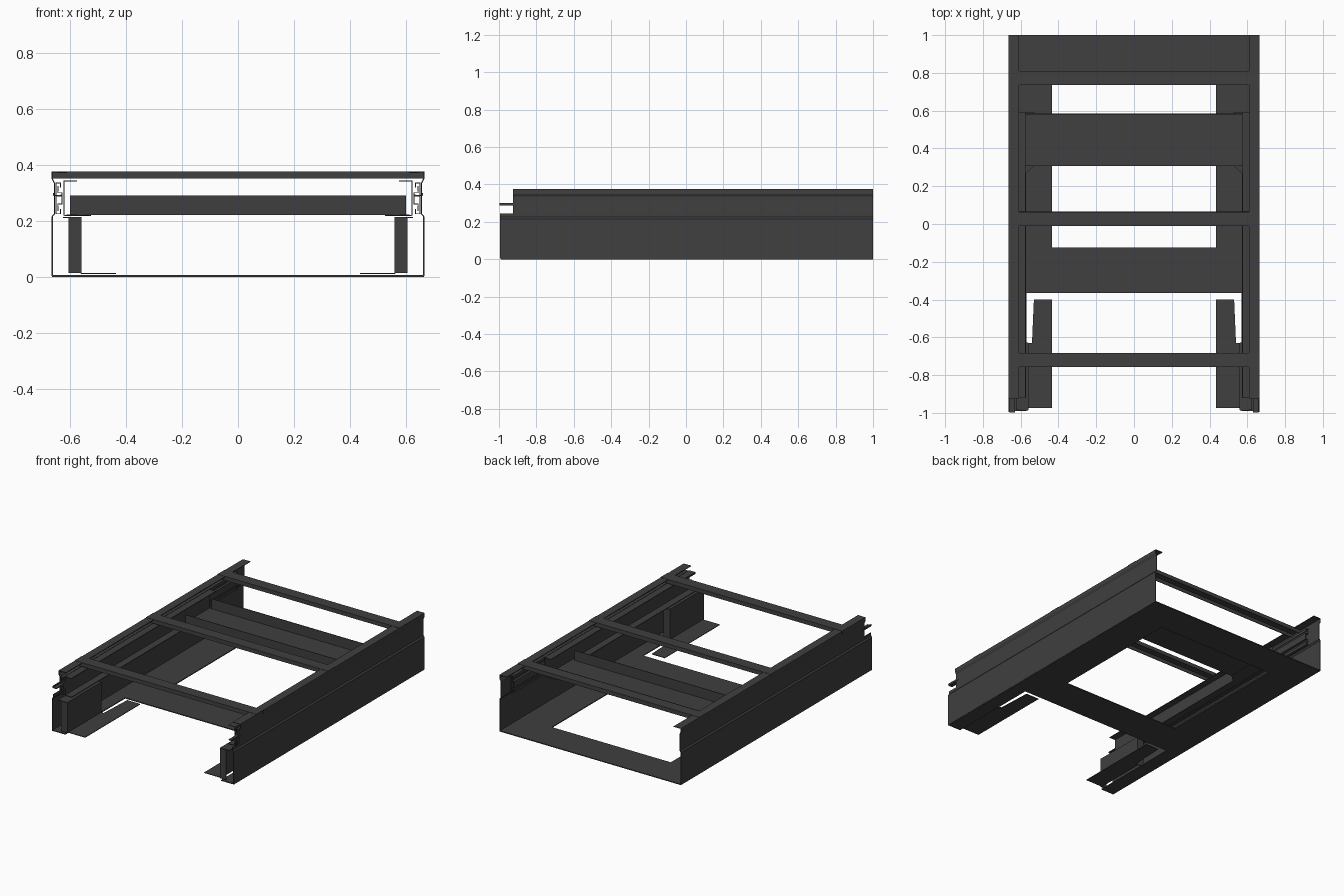
import bpy, bmesh

cube = bpy.data.objects.get("Cube")
if cube:
    bpy.data.objects.remove(cube, do_unlink=True)

steel = bpy.data.materials.new("dark_grey_steel")
steel.use_nodes = True
colour = (0.05, 0.05, 0.05, 1)
steel.diffuse_color = colour
steel.node_tree.nodes["Principled BSDF"].inputs["Base Color"].default_value = colour


def finish(name, bm, mirror=False, thick=0.0):
    """Turn a bmesh into an object, optionally mirrored and thickened."""
    mesh = bpy.data.meshes.new(name)
    bmesh.ops.recalc_face_normals(bm, faces=bm.faces)
    bm.to_mesh(mesh)
    bm.free()
    mesh.materials.append(steel)
    obj = bpy.data.objects.new(name, mesh)
    bpy.context.collection.objects.link(obj)
    if thick:
        mod = obj.modifiers.new("Sheet", 'SOLIDIFY')
        mod.thickness = thick
        mod.offset = 0
    if mirror:
        obj.modifiers.new("Mirror", 'MIRROR')
    return obj


def folded(name, profile, start, end, axis='y', mirror=False, thick=0.004):
    """Folded sheet: an open profile swept straight along x or y."""
    bm = bmesh.new()
    rows = []
    for s in (start, end):
        rows.append([bm.verts.new((a, s, z) if axis == 'y' else (s, a, z))
                     for a, z in profile])
    for i in range(len(profile) - 1):
        bm.faces.new((rows[0][i], rows[0][i + 1], rows[1][i + 1], rows[1][i]))
    return finish(name, bm, mirror, thick)


def plate(name, outline, z, mirror=True, thick=0.004):
    """Flat horizontal plate from an outline."""
    bm = bmesh.new()
    bm.faces.new([bm.verts.new((x, y, z)) for x, y in outline])
    return finish(name, bm, mirror, thick)


def rect(x0, x1, y0, y1):
    return [(x0, y0), (x1, y0), (x1, y1), (x0, y1)]


# Floor sheet with a large window and an open front
xs = [-0.663, -0.57, -0.435, 0.435, 0.57, 0.663]
ys = [-0.99, -0.365, -0.125, 0.78, 1.0]
bm = bmesh.new()
grid = [[bm.verts.new((x, y, 0.003)) for x in xs] for y in ys]
for j in range(4):
    for i in range(5):
        if (j == 0 and 0 < i < 4) or (j == 2 and i == 2):
            continue
        bm.faces.new((grid[j][i], grid[j][i + 1], grid[j + 1][i + 1], grid[j + 1][i]))
finish("floor_sheet", bm, thick=0.006)

# Outer walls: lower part reaches further forward, upper part is folded in and out
folded("lower_wall", [(0.663, 0.003), (0.663, 0.215), (0.655, 0.225), (0.655, 0.245)],
       -0.995, 1.0, mirror=True)
folded("upper_wall", [(0.655, 0.245), (0.655, 0.335), (0.663, 0.35),
                      (0.663, 0.373), (0.61, 0.373)], -0.925, 1.0, mirror=True)

# Three roof cross bars, open underneath
for label, y in (("front", -0.72), ("middle", 0.027), ("back", 0.773)):
    h = 0.036
    folded(label + "_cross_bar", [(y - h, 0.35), (y - h, 0.375), (y + h, 0.375),
                                  (y + h, 0.35)], -0.665, 0.665, axis='x')

# Drawer slides: nested channels between wall and inner channel
folded("slide_outer_rail", [(0.634, 0.318), (0.634, 0.335), (0.65, 0.335), (0.65, 0.225),
                            (0.634, 0.225), (0.634, 0.242)], -0.925, 0.9, mirror=True)
folded("slide_inner_rail", [(0.643, 0.325), (0.643, 0.3), (0.628, 0.3), (0.628, 0.26),
                            (0.643, 0.26), (0.643, 0.235)], -0.925, 0.9, mirror=True)
folded("slide_front_tongue", [(0.63, 0.29), (0.657, 0.29), (0.657, 0.3)],
       -0.997, -0.9, mirror=True, thick=0.006)

# Inner channels that carry the tray
folded("inner_channel", [(0.575, 0.342), (0.621, 0.342), (0.621, 0.22), (0.572, 0.22)],
       -0.92, 0.59, mirror=True)
plate("tray_gusset", [(0.525, 0.31), (0.57, 0.27), (0.62, 0.27), (0.62, 0.59),
                      (0.525, 0.59)], 0.219)

# Cross tray with upright lips
folded("cross_tray", [(0.308, 0.29), (0.308, 0.222), (0.583, 0.222), (0.583, 0.29)],
       -0.6, 0.6, axis='x')

# Front brackets: foot, upright, shelf and closing face
plate("bracket_foot", [(0.435, -0.975), (0.56, -0.975), (0.56, -0.63), (0.54, -0.63),
                       (0.53, -0.4), (0.435, -0.4)], 0.012)
folded("bracket_upright", [(0.56, 0.012), (0.56, 0.212), (0.625, 0.212)],
       -0.985, -0.63, mirror=True)
for label, y in (("front", -0.985), ("back", -0.63)):
    folded("bracket_" + label + "_face", [(y, 0.014), (y, 0.21)], 0.56, 0.605,
           axis='x', mirror=True)
